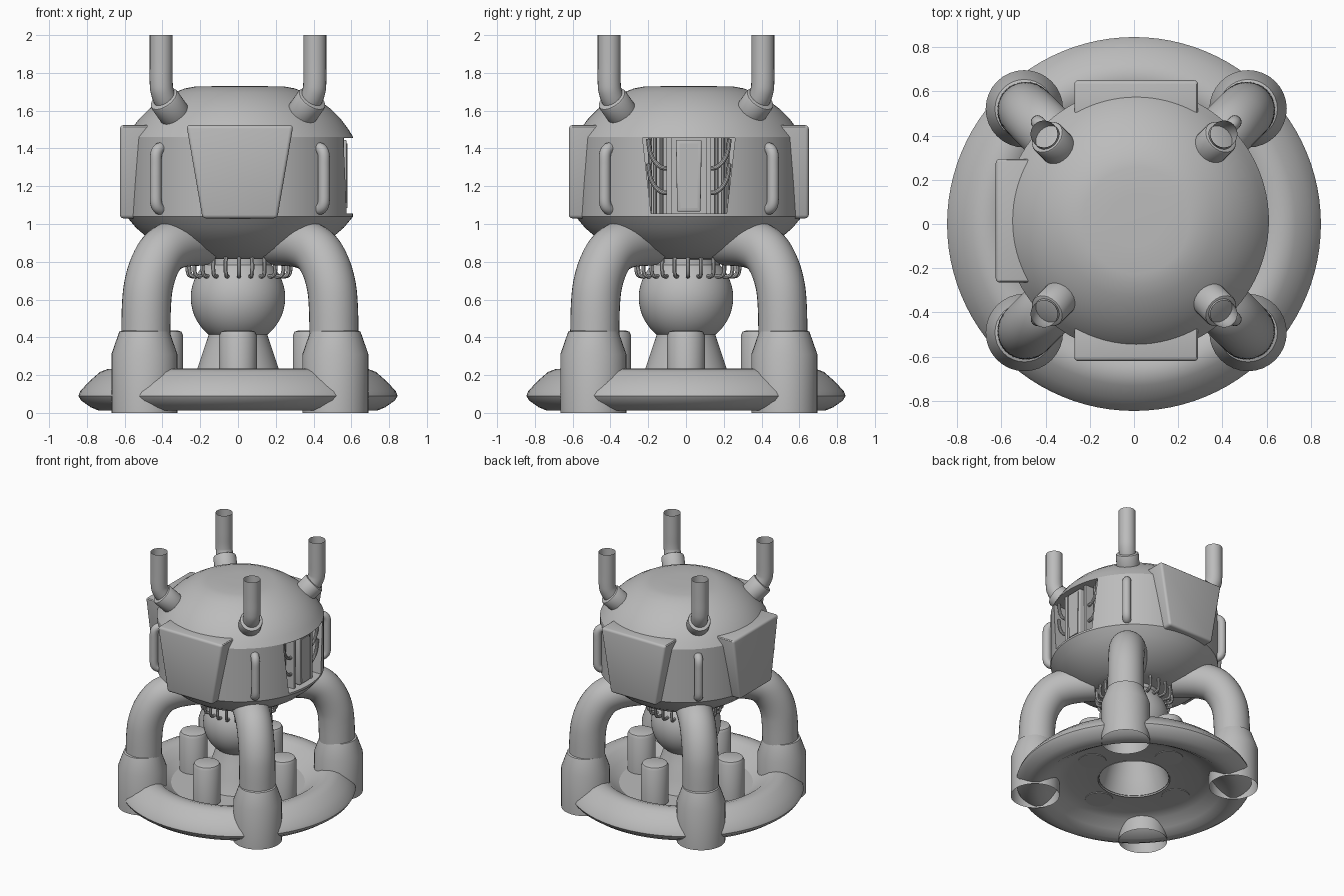
import bpy, bmesh, math
from mathutils import Vector, Matrix

if "Cube" in bpy.data.objects:
    bpy.data.objects.remove(bpy.data.objects["Cube"])

mat = bpy.data.materials.new("plain_grey")
mat.diffuse_color = (0.5, 0.5, 0.5, 1)
mat.use_nodes = True
mat.node_tree.nodes["Principled BSDF"].inputs["Base Color"].default_value = mat.diffuse_color
OX, OY = 0.01, 0.015          # slight offset of the pod and legs


def finish(bm, name, angle=30):
    bmesh.ops.recalc_face_normals(bm, faces=bm.faces[:])
    me = bpy.data.meshes.new(name)
    bm.to_mesh(me)
    bm.free()
    me.materials.append(mat)
    ob = bpy.data.objects.new(name, me)
    bpy.context.collection.objects.link(ob)
    for o in bpy.context.selected_objects:
        o.select_set(False)
    ob.select_set(True)
    bpy.context.view_layer.objects.active = ob
    bpy.ops.object.shade_smooth_by_angle(angle=math.radians(angle))
    return ob


def skin(bm, rings):
    for a, b in zip(rings, rings[1:]):
        n = len(a)
        for i in range(n):
            bm.faces.new((a[i], a[(i + 1) % n], b[(i + 1) % n], b[i]))


def lathe(name, prof, c=(0, 0), n=64, angle=30, closed=False):
    bm = bmesh.new()
    rings = [[bm.verts.new((c[0] + r * math.cos(2 * math.pi * i / n),
                            c[1] + r * math.sin(2 * math.pi * i / n), z))
              for i in range(n)] for r, z in prof]
    skin(bm, rings + rings[:1] if closed else rings)
    bmesh.ops.remove_doubles(bm, verts=bm.verts[:], dist=1e-5)
    return finish(bm, name, angle)


def spline(p, k=6):
    # smooth curve through the points
    q = [2 * p[0] - p[1]] + p + [2 * p[-1] - p[-2]]
    out = []
    for i in range(1, len(q) - 2):
        a, b, c, d = q[i - 1:i + 3]
        for j in range(k):
            t = j / k
            out.append(0.5 * (2 * b + (c - a) * t + (2 * a - 5 * b + 4 * c - d) * t * t
                              + (3 * b - a - 3 * c + d) * t ** 3))
    return out + [p[-1]]


def tube(name, path, rad, binormal, n=24, k=6):
    bm = bmesh.new()
    pts = spline([Vector(p) for p in path], k)
    b = Vector(binormal)
    rings = []
    for i, p in enumerate(pts):
        t = (pts[min(i + 1, len(pts) - 1)] - pts[max(i - 1, 0)]).normalized()
        u = b.cross(t).normalized()
        rings.append([bm.verts.new(p + rad * (u * math.cos(2 * math.pi * j / n)
                                              + b * math.sin(2 * math.pi * j / n)))
                      for j in range(n)])
    skin(bm, rings)
    return finish(bm, name)


def radial_tube(name, rz, rad, ang, c=(0, 0), n=24, k=6):
    ca, sa = math.cos(ang), math.sin(ang)
    return tube(name, [(c[0] + r * ca, c[1] + r * sa, z) for r, z in rz], rad, (-sa, ca, 0), n, k)


def wedge(name, x0, x1, top, bot, z0, z1, ang=0, bevel=0.0):
    # trapezoid block facing +x, then turned about z
    bm = bmesh.new()
    bmesh.ops.create_cube(bm, size=1)
    for v in bm.verts:
        hi = v.co.z > 0
        v.co = ((x1 if v.co.x > 0 else x0), (top if hi else bot) * (1 if v.co.y > 0 else -1),
                z1 if hi else z0)
    if bevel:
        bmesh.ops.bevel(bm, geom=bm.edges[:], offset=bevel, segments=3, profile=0.5, affect='EDGES')
    bm.transform(Matrix.Translation((OX, OY, 0)) @ Matrix.Rotation(ang, 4, 'Z'))
    return finish(bm, name)


# base dish with raised rim
lathe("base_ring", [(0.25, 0.13), (0.48, 0.13), (0.54, 0.17), (0.60, 0.22), (0.65, 0.235),
                    (0.69, 0.232), (0.73, 0.217), (0.79, 0.165), (0.835, 0.115), (0.845, 0.09),
                    (0.83, 0.065), (0.78, 0.03), (0.74, 0.013), (0.69, 0.015), (0.63, 0.05),
                    (0.56, 0.10), (0.48, 0.12), (0.25, 0.12)], n=96, closed=True)
lathe("centre_cone", [(0.26, 0.11), (0.245, 0.14), (0.215, 0.235), (0.18, 0.34), (0.15, 0.43), (0.14, 0.48)])
for i in range(4):
    a = i * math.pi / 2
    lathe("base_post", [(0, 0.435), (0.075, 0.435), (0.09, 0.43), (0.1, 0.41), (0.1, 0.115), (0, 0.115)],
          (0.39 * math.cos(a), 0.39 * math.sin(a)), 24, 40)

# ball joint under the pod
lathe("ball_joint", [(0.25 * math.sin(math.pi * i / 24), 0.61 - 0.25 * math.cos(math.pi * i / 24))
                     for i in range(25)])
lathe("joint_neck", [(0.18, 0.74), (0.18, 0.86)], n=32)

# pod body
body = lathe("pod_body", [(0, 0.81), (0.25, 0.815), (0.32, 0.835), (0.40, 0.87), (0.48, 0.92), (0.55, 0.98),
                          (0.60, 1.04), (0.60, 1.46), (0.572, 1.505), (0.535, 1.555), (0.48, 1.61),
                          (0.42, 1.655), (0.35, 1.695), (0.29, 1.718), (0.24, 1.727), (0.12, 1.73),
                          (0, 1.73)], (OX, OY), 96)
cutter = wedge("opening_cutter", 0.40, 0.75, 0.245, 0.20, 1.055, 1.455)
cutter.hide_render = True
m = body.modifiers.new("opening", 'BOOLEAN')
m.operation = 'DIFFERENCE'
m.solver = 'EXACT'
m.object = cutter
bpy.context.view_layer.objects.active = body
bpy.ops.object.modifier_apply(modifier=m.name)
bpy.data.objects.remove(cutter)
bpy.context.view_layer.objects.active = body
body.select_set(True)
bpy.ops.object.shade_smooth_by_angle(angle=math.radians(30))

# armour plates: front, left, back
for nm, a in (("front_plate", -90), ("left_plate", 180), ("back_plate", 90)):
    wedge(nm, 0.44, 0.635, 0.283, 0.198, 1.03, 1.523, math.radians(a), 0.018)

# machinery inside the right opening
wedge("core_panel", 0.38, 0.565, 0.068, 0.062, 1.065, 1.445, 0, 0.008)
wedge("core_inset", 0.55, 0.57, 0.05, 0.045, 1.085, 1.425)
for s in (-1, 1):
    f = wedge("fin", 0.38, 0.55, 0.012, 0.012, 1.05, 1.46)
    f.location.y = s * 0.105
    for d, x in ((0.145, 0.50), (0.18, 0.48), (0.205, 0.45)):
        tube("cable", [(x, OY + s * d, z) for z in (1.05, 1.25, 1.46)], 0.011, (1, 0, 0), 10, 2)
    for d, z in ((0, 1.33), (0, 1.20)):
        tube("curved_cable", [(0.535, OY + s * y, z + h) for y, h in
                              ((0.215, 0.12), (0.205, 0.05), (0.18, 0.0), (0.145, -0.03), (0.11, -0.035))],
             0.012, (1, 0, 0), 10)

# parts repeated on the four diagonals
for i in range(4):
    a = math.pi / 4 + i * math.pi / 2
    ca, sa = math.cos(a), math.sin(a)
    c = (OX, OY)
    # legs and feet
    lathe("leg_foot", [(0.175, 0), (0.175, 0.31), (0.133, 0.43), (0.12, 0.435)],
          (OX + 0.715 * ca, OY + 0.715 * sa), 32, 20)
    radial_tube("leg_pipe", [(0.705, 0.40), (0.70, 0.56), (0.685, 0.67), (0.645, 0.77), (0.58, 0.85),
                             (0.49, 0.89), (0.39, 0.905), (0.28, 0.91)], 0.13, a, c, 32)
    # side handles
    radial_tube("side_handle", [(0.57, 1.40), (0.605, 1.398), (0.627, 1.37), (0.63, 1.30), (0.63, 1.18),
                                (0.627, 1.11), (0.605, 1.082), (0.57, 1.08)], 0.031, a, c, 16)
    # exhaust pipes with collars
    radial_tube("exhaust_pipe", [(0.575, 2.0), (0.575, 1.85), (0.575, 1.75), (0.567, 1.70),
                                 (0.535, 1.645), (0.46, 1.57)], 0.061, a)
    bm = bmesh.new()
    bmesh.ops.create_cone(bm, cap_ends=True, segments=24, radius1=0.083, radius2=0.083, depth=0.15)
    bmesh.ops.bevel(bm, geom=[e for e in bm.edges if abs(e.verts[0].co.z - e.verts[1].co.z) < 1e-4],
                    offset=0.012, segments=2, profile=0.5, affect='EDGES')
    bm.transform(Matrix.Translation((0.505 * ca, 0.505 * sa, 1.612)) @ Matrix.Rotation(a, 4, 'Z')
                 @ Matrix.Rotation(math.radians(45), 4, 'Y'))
    finish(bm, "exhaust_collar", 40)

# ring of thin hoses between pod and ball
for i in range(24):
    radial_tube("hose", [(0.265, 0.84), (0.272, 0.79), (0.27, 0.745), (0.255, 0.725), (0.21, 0.722)],
                0.011, i * math.pi / 12, (0.005, 0.01), 8, 4)
